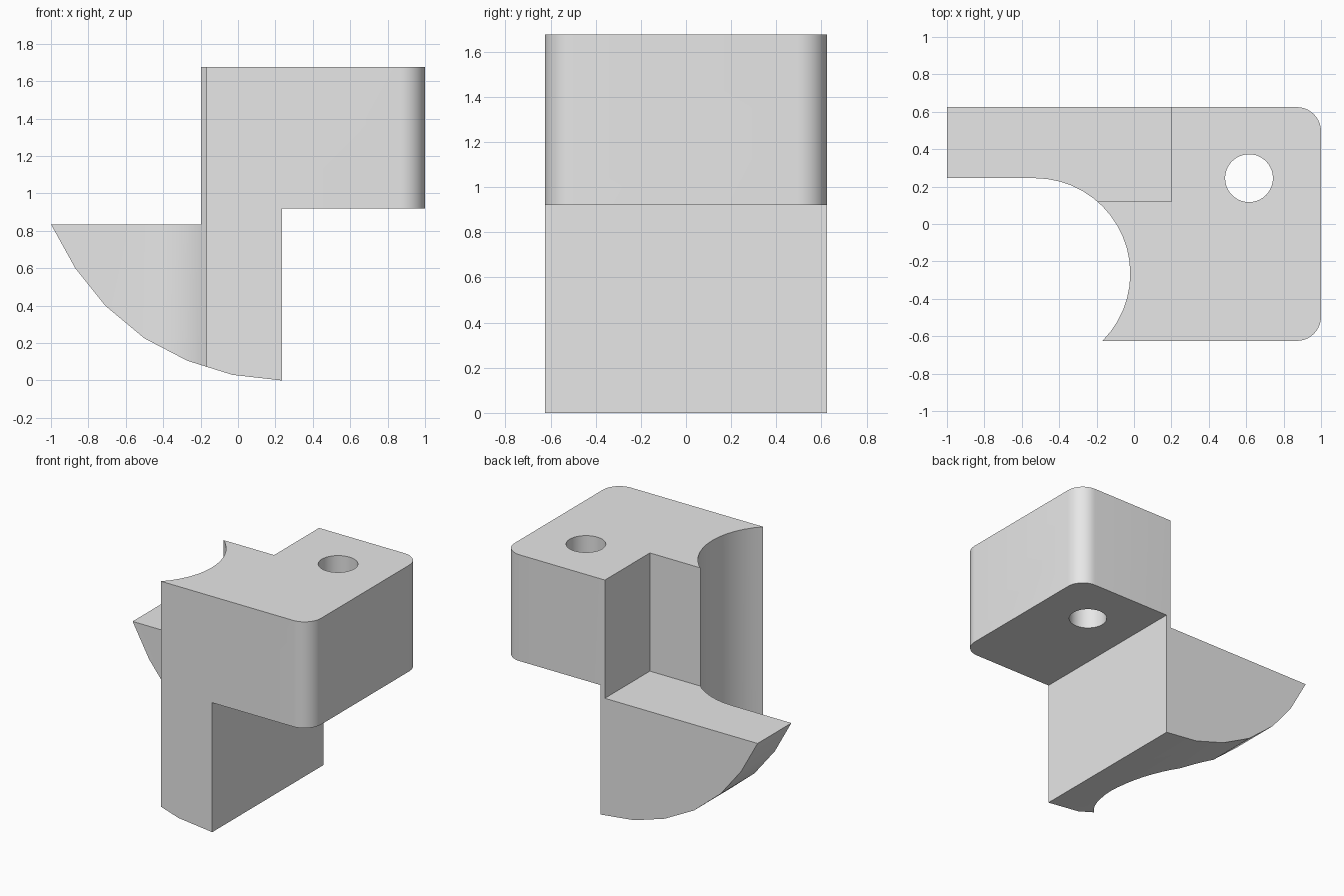
import bpy, bmesh, math
from mathutils import Vector

if "Cube" in bpy.data.objects:
    bpy.data.objects.remove(bpy.data.objects["Cube"], do_unlink=True)

HALF_X, HALF_Y, HEIGHT = 1.0, 0.625, 1.675

grey = bpy.data.materials.new("light grey")
grey.use_nodes = True
grey.diffuse_color = (0.8, 0.8, 0.8, 1)
grey.node_tree.nodes["Principled BSDF"].inputs["Base Color"].default_value = (0.8, 0.8, 0.8, 1)


def prism(name, points, direction):
    """Extrude a closed outline of 3D points along a direction."""
    bm = bmesh.new()
    face = bm.faces.new([bm.verts.new(p) for p in points])
    extruded = bmesh.ops.extrude_face_region(bm, geom=[face])["geom"]
    moved = [g for g in extruded if isinstance(g, bmesh.types.BMVert)]
    bmesh.ops.translate(bm, verts=moved, vec=Vector(direction))
    bmesh.ops.recalc_face_normals(bm, faces=bm.faces)
    mesh = bpy.data.meshes.new(name)
    bm.to_mesh(mesh)
    bm.free()
    mesh.materials.append(grey)
    obj = bpy.data.objects.new(name, mesh)
    bpy.context.collection.objects.link(obj)
    return obj


def arc(cx, cy, r, start, end, steps):
    """Points on an arc, angles in degrees."""
    angles = [math.radians(start + (end - start) * i / steps) for i in range(steps + 1)]
    return [(cx + r * math.cos(a), cy + r * math.sin(a)) for a in angles]


def combine(target, tool, operation):
    """Apply a boolean, then remove its helper."""
    mod = target.modifiers.new(operation.lower(), 'BOOLEAN')
    mod.operation, mod.object, mod.solver = operation, tool, 'EXACT'
    bpy.context.view_layer.objects.active = target
    bpy.ops.object.modifier_apply(modifier=mod.name)
    bpy.data.objects.remove(tool, do_unlink=True)


# Side profile: overhanging head, straight leg and faceted curved underside
profile = [(0.235, 0), (-0.03, 0.03), (-0.27, 0.105), (-0.5, 0.225), (-0.71, 0.4),
           (-0.87, 0.6), (-HALF_X, 0.835), (-HALF_X, HEIGHT), (HALF_X, HEIGHT),
           (HALF_X, 0.92), (0.235, 0.92)]
bracket = prism("bracket_body", [(x, -HALF_Y, z) for x, z in profile], (0, 2 * HALF_Y, 0))

# Plan outline: concave bite on one side, two rounded corners on the other
FILLET, BITE_X, BITE_Y, BITE_R = 0.13, -0.53, -0.265, 0.51
bite_end = -math.degrees(math.asin((HALF_Y + BITE_Y) / BITE_R))
cx, cy = HALF_X - FILLET, HALF_Y - FILLET
plan = [(-HALF_X, HALF_Y), (-HALF_X, BITE_Y + BITE_R)]
plan += arc(BITE_X, BITE_Y, BITE_R, 90, bite_end, 18)
plan += arc(cx, -cy, FILLET, -90, 0, 10)
plan += arc(cx, cy, FILLET, 0, 90, 10)
outline = prism("plan_outline", [(x, y, -0.1) for x, y in plan], (0, 0, HEIGHT + 0.2))
combine(bracket, outline, 'INTERSECT')

# Step behind the head, leaving the low rear arm
step = [(-1.2, 0.12), (0.2, 0.12), (0.2, 0.8), (-1.2, 0.8)]
step_cutter = prism("step_cutter", [(x, y, 0.835) for x, y in step], (0, 0, 1))
combine(bracket, step_cutter, 'DIFFERENCE')

# Vertical through hole
hole = arc(0.615, 0.245, 0.128, 0, 360, 40)[:-1]
hole_cutter = prism("hole_cutter", [(x, y, 0.5) for x, y in hole], (0, 0, 1.5))
combine(bracket, hole_cutter, 'DIFFERENCE')

# Smooth curved walls, crisp edges
bpy.ops.object.select_all(action='DESELECT')
bracket.select_set(True)
bpy.context.view_layer.objects.active = bracket
bpy.ops.object.shade_smooth_by_angle(angle=math.radians(30))
